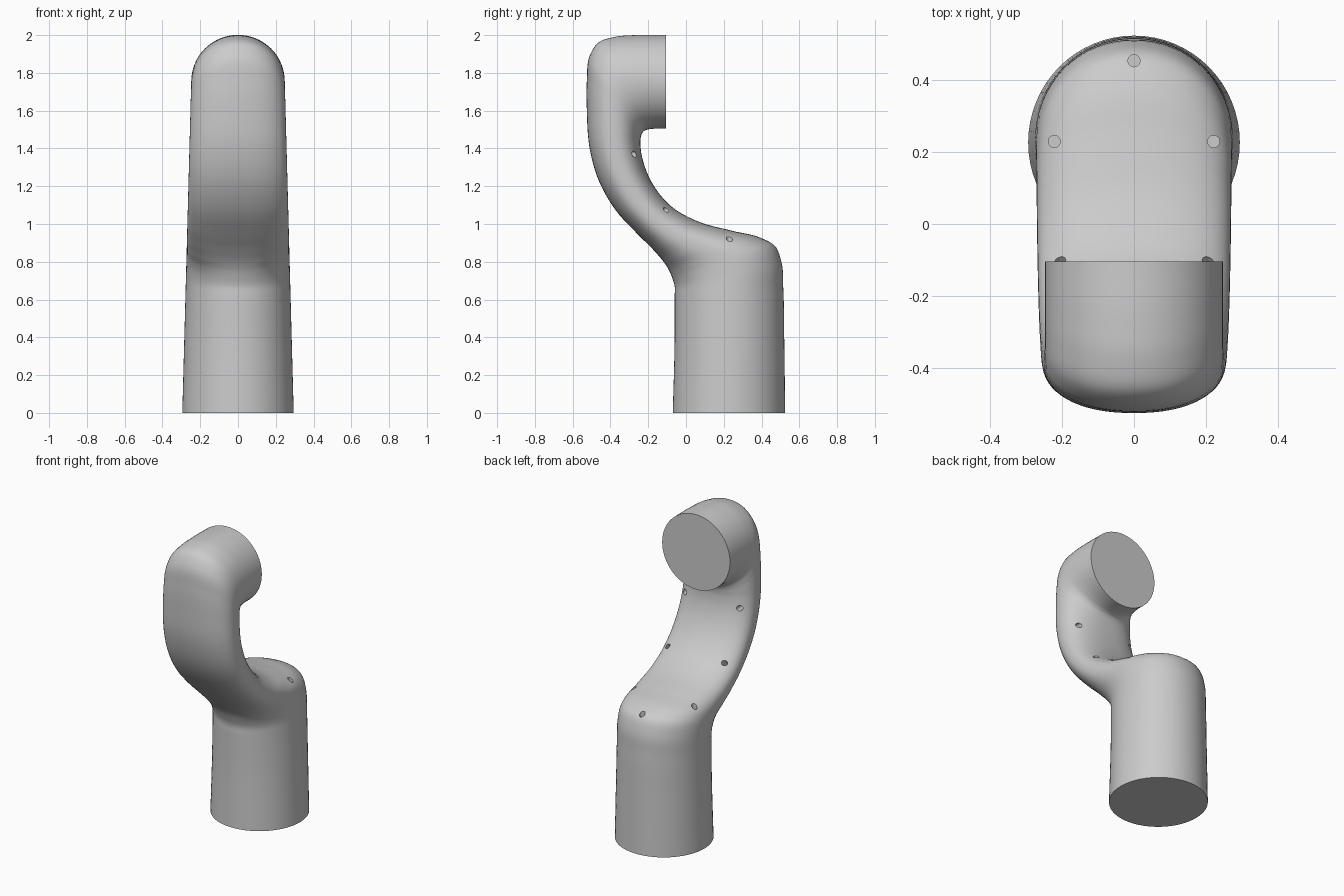
import bpy
import bmesh
import math
from mathutils import Vector

SIDES = 64
STEPS = 6

cube = bpy.data.objects.get("Cube")
if cube:
    bpy.data.objects.remove(cube, do_unlink=True)

grey = bpy.data.materials.new("plain grey")
grey.use_nodes = True
colour = (0.6, 0.6, 0.6, 1)
grey.diffuse_color = colour
grey.node_tree.nodes["Principled BSDF"].inputs["Base Color"].default_value = colour

# Side profile: front edge (y, z) paired with rear edge (y, z)
profile = [
    ((-.07, 0), (.525, 0)),
    ((-.06, .4), (.52, .4)),
    ((-.06, .62), (.515, .66)),
    ((-.06, .67), (.505, .8)),
    ((-.075, .72), (.47, .885)),
    ((-.09, .755), (.4, .925)),
    ((-.115, .795), (.24, .965)),
    ((-.17, .86), (.06, 1.015)),
    ((-.25, .94), (-.08, 1.095)),
    ((-.37, 1.07), (-.175, 1.21)),
    ((-.46, 1.225), (-.22, 1.31)),
    ((-.51, 1.4), (-.24, 1.4)),
    ((-.525, 1.6), (-.24, 1.455)),
    ((-.525, 1.76), (-.235, 1.475)),
    ((-.51, 1.89), (-.225, 1.49)),
    ((-.465, 1.96), (-.21, 1.498)),
    ((-.38, 1.99), (-.185, 1.503)),
    ((-.27, 2), (-.16, 1.505)),
    ((-.105, 2), (-.105, 1.505)),
]


def smooth_path(points):
    """Pass a spline with chord-length spacing through the points."""
    pts = [Vector((0, y, z)) for y, z in points]
    knots = [0]
    for a, b in zip(pts, pts[1:]):
        knots.append(knots[-1] + (b - a).length)
    last = len(pts) - 1

    def slope(i):
        if i == 0 or i == last:
            j = min(i, last - 1)
            return (pts[j + 1] - pts[j]) / (knots[j + 1] - knots[j])
        h, k = knots[i] - knots[i - 1], knots[i + 1] - knots[i]
        return ((pts[i] - pts[i - 1]) / h * k + (pts[i + 1] - pts[i]) / k * h) / (h + k)

    path = []
    for i in range(last):
        h = knots[i + 1] - knots[i]
        for s in range(STEPS):
            t = s / STEPS
            ease = t * t * (3 - 2 * t)
            path.append(pts[i].lerp(pts[i + 1], ease)
                        + slope(i) * h * t * (1 - t) ** 2
                        - slope(i + 1) * h * t * t * (1 - t))
    return path + [pts[-1]]


def power(value, exponent):
    return math.copysign(abs(value) ** exponent, value)


# Curved tube: skin rounded sections between the two edges
front = smooth_path([p[0] for p in profile])
rear = smooth_path([p[1] for p in profile])
bm = bmesh.new()
rings = []
for i, (f, r) in enumerate(zip(front, rear)):
    middle, half = (f + r) / 2, (r - f) / 2
    width = .295 - .027 * middle.z
    squareness = 2 + .4 * math.sin(math.pi * i / (len(front) - 1)) ** 2
    ring = []
    for k in range(SIDES):
        a = math.tau * k / SIDES
        x = width * power(math.cos(a), 2 / squareness)
        ring.append(bm.verts.new(middle + half * power(math.sin(a), 2 / squareness)
                                 + Vector((x, 0, 0))))
    rings.append(ring)
for low, high in zip(rings, rings[1:]):
    for k in range(SIDES):
        n = (k + 1) % SIDES
        bm.faces.new((low[k], low[n], high[n], high[k]))
bm.faces.new(rings[0][::-1])
bm.faces.new(rings[-1])
bmesh.ops.recalc_face_normals(bm, faces=bm.faces)
mesh = bpy.data.meshes.new("curved_tube")
bm.to_mesh(mesh)
bm.free()
mesh.materials.append(grey)
tube = bpy.data.objects.new("curved_tube", mesh)
bpy.context.collection.objects.link(tube)

# Small drilled holes along the rear side: position and drilling direction
up, slant, back = Vector((0, 0, 1)), Vector((0, .7, .7)), Vector((0, 1, 0))
holes = [((0, .455, .9), up)]
for side in (-1, 1):
    holes += [((side * .222, .23, .91), up),
              ((side * .207, -.1, 1.08), slant),
              ((side * .2, -.27, 1.37), back)]
bm = bmesh.new()
for position, axis in holes:
    spin = axis.to_track_quat("Z", "Y").to_matrix().to_4x4()
    spin.translation = position
    bmesh.ops.create_cone(bm, cap_ends=True, segments=20, radius1=.017,
                          radius2=.017, depth=.16, matrix=spin)
mesh = bpy.data.meshes.new("hole_cutter")
bm.to_mesh(mesh)
bm.free()
mesh.materials.append(grey)
cutter = bpy.data.objects.new("hole_cutter", mesh)
cutter.hide_render = True
bpy.context.collection.objects.link(cutter)

cut = tube.modifiers.new("holes", "BOOLEAN")
cut.operation = "DIFFERENCE"
cut.solver = "EXACT"
cut.object = cutter
bpy.context.view_layer.objects.active = tube
tube.select_set(True)
bpy.ops.object.modifier_apply(modifier=cut.name)
bpy.data.objects.remove(cutter, do_unlink=True)
bpy.ops.object.shade_smooth_by_angle(angle=math.radians(40))
